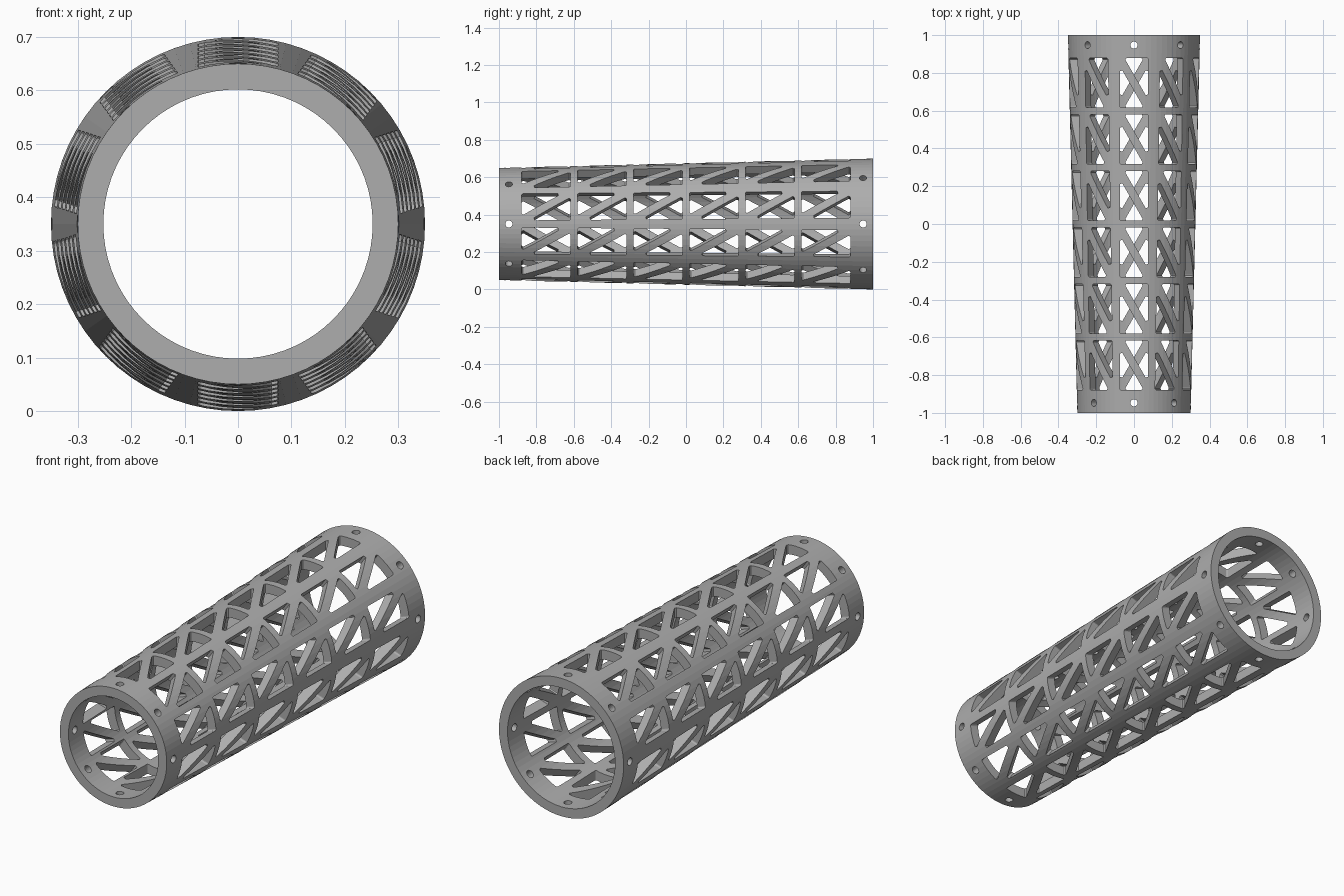
import bpy, bmesh, math
from mathutils import Vector, Matrix

default = bpy.data.objects.get("Cube")
if default:
    bpy.data.objects.remove(default, do_unlink=True)

R_FRONT, R_BACK, WALL, AXIS_Z = 0.30, 0.35, 0.048, 0.35
SEGMENTS = 72
PANELS, BAYS, BAY_PITCH = 10, 6, 0.299
HALF_W, HALF_H, STRUT, FILLET = 0.075, 0.131, 0.042, 0.008
HOLES, HOLE_R, HOLE_Y = 8, 0.019, 0.947

grey = bpy.data.materials.new("plain grey")
grey.use_nodes = True
colour = (0.42, 0.42, 0.42, 1)
grey.diffuse_color = colour
grey.node_tree.nodes["Principled BSDF"].inputs["Base Color"].default_value = colour


def make_object(name, bm):
    bmesh.ops.recalc_face_normals(bm, faces=bm.faces)
    mesh = bpy.data.meshes.new(name)
    bm.to_mesh(mesh)
    bm.free()
    mesh.materials.append(grey)
    obj = bpy.data.objects.new(name, mesh)
    bpy.context.collection.objects.link(obj)
    return obj


def rounded(points, radius, steps=3):
    """Round the corners of a 2D polygon with short arcs."""
    result = []
    for i, p in enumerate(points):
        a = (points[i - 1] - p).normalized()
        b = (points[(i + 1) % len(points)] - p).normalized()
        half = a.angle(b) / 2
        centre = p + (a + b).normalized() * radius / math.sin(half)
        start = p + a * radius / math.tan(half) - centre
        end = p + b * radius / math.tan(half) - centre
        for k in range(steps + 1):
            d = start.lerp(end, k / steps).normalized()
            result.append(centre + d * radius)
    return result


def add_prism(bm, outline, angle, y):
    """Extrude an outline (across, along) outward from the tube axis."""
    place = Matrix.Translation((0, y, AXIS_Z)) @ Matrix.Rotation(-angle, 4, 'Y')
    rings = [[bm.verts.new(place @ Vector((r, p.y, p.x))) for p in outline]
             for r in (0.236, 0.40)]
    bm.faces.new(rings[0])
    bm.faces.new(rings[1])
    n = len(outline)
    for i in range(n):
        j = (i + 1) % n
        bm.faces.new((rings[0][i], rings[0][j], rings[1][j], rings[1][i]))


# Tapered tube wall
bm = bmesh.new()
profile = [(R_FRONT, -1), (R_BACK, 1), (R_BACK - WALL, 1), (R_FRONT - WALL, -1)]
rings = []
for i in range(SEGMENTS):
    a = math.tau * i / SEGMENTS
    rings.append([bm.verts.new((r * math.cos(a), y, AXIS_Z + r * math.sin(a)))
                  for r, y in profile])
for i in range(SEGMENTS):
    here, there = rings[i], rings[(i + 1) % SEGMENTS]
    for k in range(4):
        m = (k + 1) % 4
        bm.faces.new((here[k], here[m], there[m], there[k]))
tube = make_object("lattice_tube", bm)

# Triangular window pair either side of one diagonal strut
diagonal = math.hypot(HALF_W, HALF_H)
dx = STRUT / 2 * diagonal / HALF_H
dy = STRUT / 2 * diagonal / HALF_W
upper = [Vector((-HALF_W, -HALF_H + dy)), Vector((HALF_W - dx, HALF_H)),
         Vector((-HALF_W, HALF_H))]
lower = [-p for p in upper]
circle = [Vector((HOLE_R * math.cos(t), HOLE_R * math.sin(t)))
          for t in (math.tau * k / 20 for k in range(20))]

# Windows around and along the tube, bolt holes near both ends
bm = bmesh.new()
for n in range(PANELS):
    angle = math.tau * (n + 0.5) / PANELS
    for b in range(BAYS):
        y = (b - (BAYS - 1) / 2) * BAY_PITCH
        for triangle in (upper, lower):
            add_prism(bm, rounded(triangle, FILLET), angle, y)
for n in range(HOLES):
    for y in (-HOLE_Y, HOLE_Y):
        add_prism(bm, circle, math.tau * n / HOLES, y)
cutter = make_object("window_cutter", bm)
cutter.hide_render = True

# Cut the openings and keep the result as plain geometry
cut = tube.modifiers.new("openings", 'BOOLEAN')
cut.operation = 'DIFFERENCE'
cut.solver = 'EXACT'
cut.object = cutter
bpy.context.view_layer.objects.active = tube
tube.select_set(True)
bpy.ops.object.modifier_apply(modifier=cut.name)
bpy.data.objects.remove(cutter, do_unlink=True)
